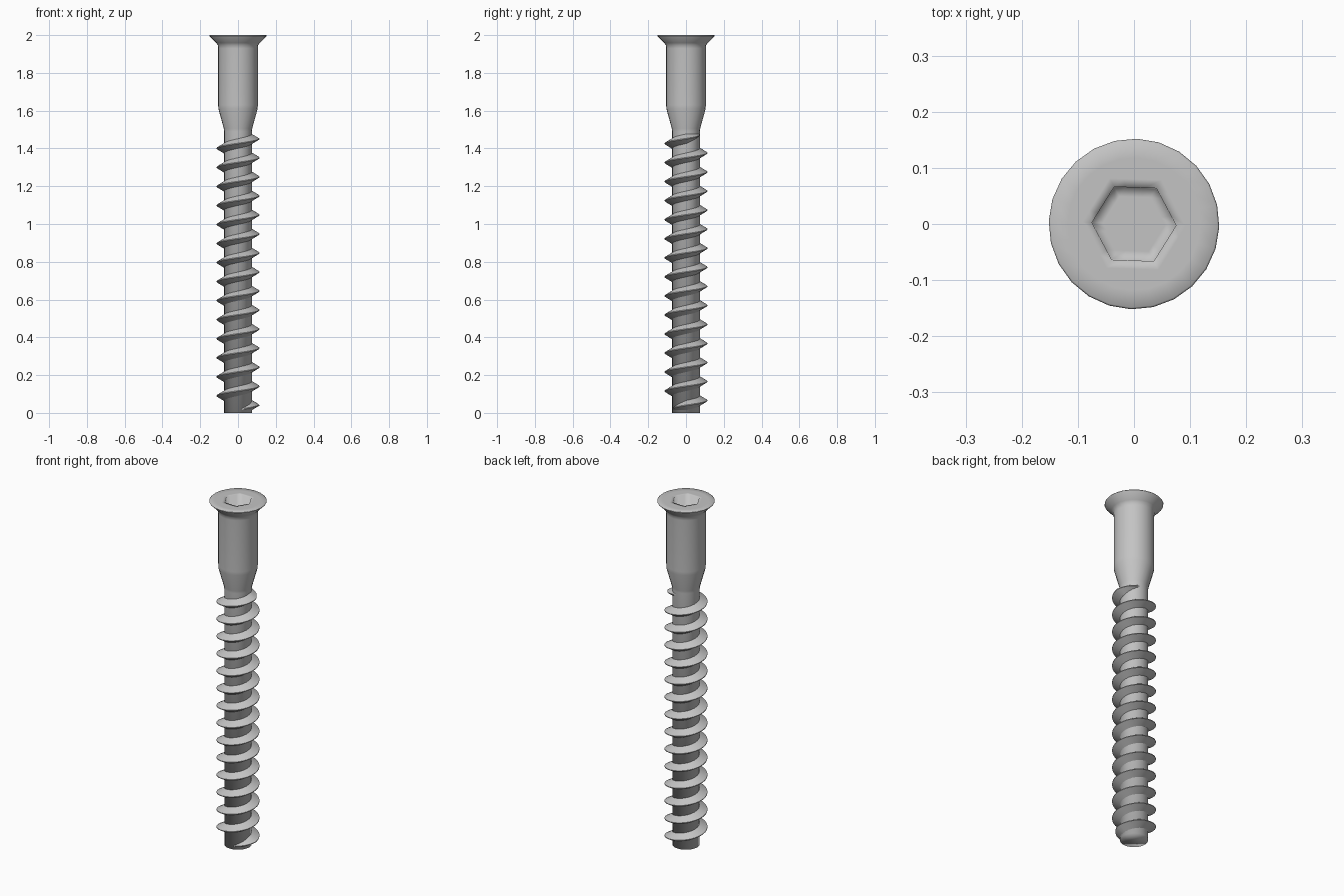
import bpy, bmesh, math

cube = bpy.data.objects.get("Cube")
if cube:
    bpy.data.objects.remove(cube, do_unlink=True)

SEGS = 24
TWIST = math.radians(-2)

steel = bpy.data.materials.new("grey steel")
steel.use_nodes = True
colour = (0.55, 0.55, 0.55, 1)
steel.diffuse_color = colour
steel.node_tree.nodes["Principled BSDF"].inputs["Base Color"].default_value = colour


def round_ring(r, z):
    return [(r * math.cos(a), r * math.sin(a), z)
            for a in (math.tau * i / SEGS + TWIST for i in range(SEGS))]


def hex_ring(apothem, z):
    pts = []
    for i in range(SEGS):
        a = math.tau * i / SEGS
        r = apothem / math.cos(a % (math.pi / 3) - math.pi / 6)
        pts.append((r * math.cos(a + TWIST), r * math.sin(a + TWIST), z))
    return pts


def loft(name, rings, closed_rings, angle):
    """Skin a row of equal rings and cap both ends."""
    bm = bmesh.new()
    loops = [[bm.verts.new(p) for p in ring] for ring in rings]
    n = len(rings[0])
    for low, high in zip(loops, loops[1:]):
        for i in range(n):
            j = (i + 1) % n
            bm.faces.new((low[i], low[j], high[j], high[i]))
    if closed_rings:
        bm.faces.new(loops[0][::-1])
        bm.faces.new(loops[-1])
    bmesh.ops.recalc_face_normals(bm, faces=bm.faces)
    mesh = bpy.data.meshes.new(name)
    bm.to_mesh(mesh)
    bm.free()
    mesh.materials.append(steel)
    obj = bpy.data.objects.new(name, mesh)
    bpy.context.collection.objects.link(obj)
    bpy.ops.object.select_all(action='DESELECT')
    obj.select_set(True)
    bpy.context.view_layer.objects.active = obj
    bpy.ops.object.shade_smooth_by_angle(angle=math.radians(angle))
    return obj


# Core, tapered shoulder, shank and countersunk head, ending in the hex socket
profile = [(0.073, 0), (0.073, 1.49), (0.075, 1.505), (0.104, 1.61), (0.105, 1.63),
           (0.105, 1.93), (0.107, 1.947), (0.116, 1.959), (0.151, 1.994),
           (0.152, 1.997), (0.149, 2.0), (0.118, 2.0)]
rings = [round_ring(r, z) for r, z in profile]
rings += [hex_ring(0.080, 2.0), hex_ring(0.065, 2.0),
          hex_ring(0.064, 1.90), hex_ring(0.048, 1.90)]
loft("screw_body", rings, True, 95)

# Helical thread with a sharp crest that fades out at both ends
PITCH, FIRST_CREST, TURNS = 0.1008, 0.04, 14
ROOT, CREST, HALF_WIDTH = 0.070, 0.113, 0.027
per_turn = 36
overrun = 8
sections = []
last = TURNS * per_turn + overrun
for k in range(-overrun, last + 1):
    a = math.tau * k / per_turn
    z = FIRST_CREST + PITCH * k / per_turn
    fade = min(1, (k + overrun) / overrun, (last - k) / overrun)
    crest = ROOT + (CREST - ROOT) * fade
    half = HALF_WIDTH * (0.15 + 0.85 * fade)
    section = [(ROOT, z - half), (crest, z - 0.002), (crest, z + 0.002), (ROOT, z + half)]
    sections.append([(r * math.cos(a), r * math.sin(a), max(0, h)) for r, h in section])
loft("thread", sections, True, 40)
